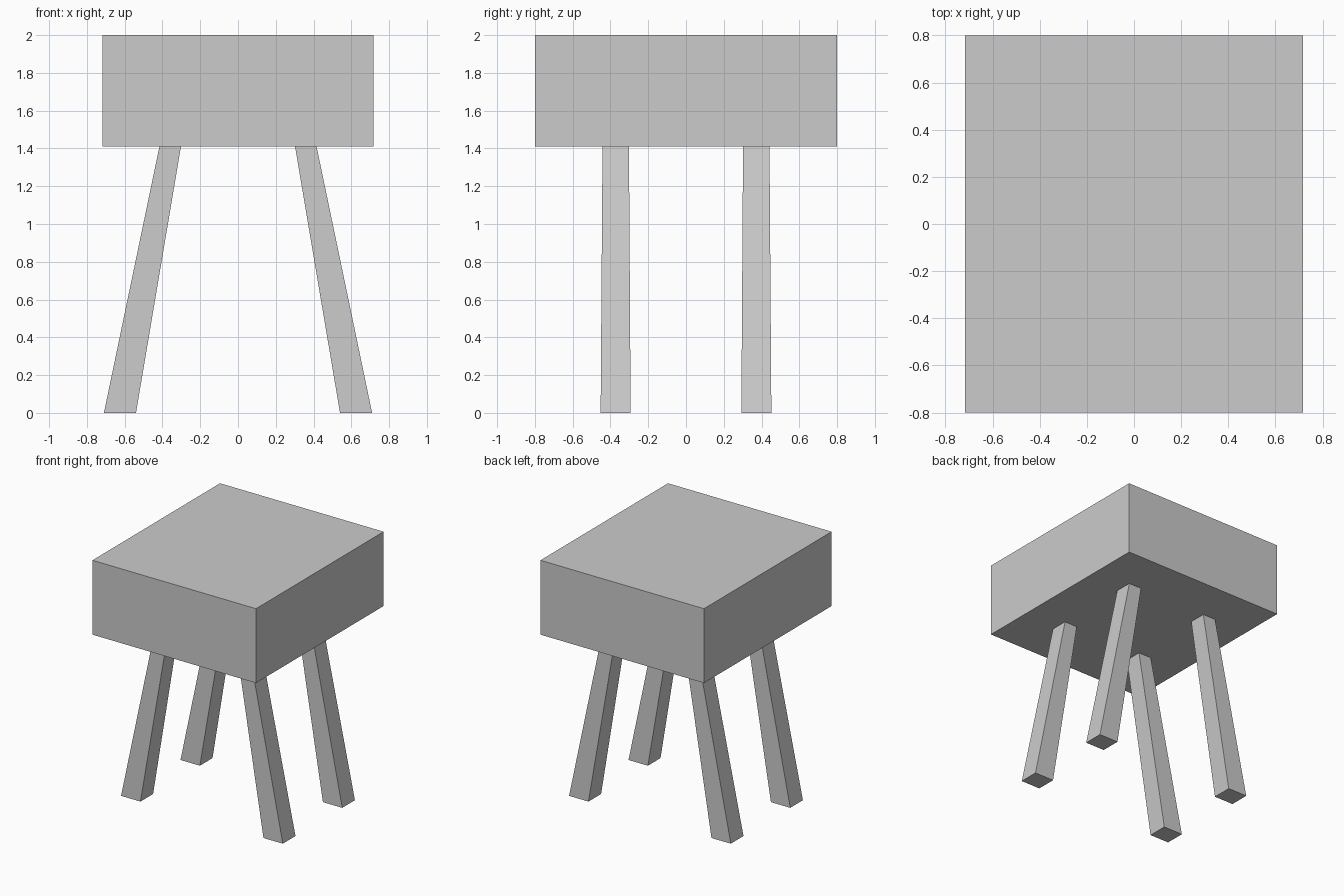
import bpy
import bmesh

if "Cube" in bpy.data.objects:
    bpy.data.objects.remove(bpy.data.objects["Cube"])

SEAT_BOTTOM, SEAT_TOP = 1.41, 2.0


def loft(name, bottom, top, z0, z1):
    """Four-sided solid between two (x0, x1, y0, y1) rectangles."""
    bm = bmesh.new()
    rings = []
    for (x0, x1, y0, y1), z in ((bottom, z0), (top, z1)):
        corners = ((x0, y0), (x1, y0), (x1, y1), (x0, y1))
        rings.append([bm.verts.new((x, y, z)) for x, y in corners])
    low, high = rings
    bm.faces.new(low)
    bm.faces.new(high)
    for i in range(4):
        j = (i + 1) % 4
        bm.faces.new((low[i], low[j], high[j], high[i]))
    bmesh.ops.recalc_face_normals(bm, faces=bm.faces)
    mesh = bpy.data.meshes.new(name)
    bm.to_mesh(mesh)
    bm.free()
    obj = bpy.data.objects.new(name, mesh)
    bpy.context.collection.objects.link(obj)
    return obj


def mirrored(rect, sx, sy):
    x0, x1, y0, y1 = rect
    return (*sorted((x0 * sx, x1 * sx)), *sorted((y0 * sy, y1 * sy)))


# Thick block seat
seat_rect = (-0.718, 0.718, -0.8, 0.8)
loft("seat", seat_rect, seat_rect, SEAT_BOTTOM, SEAT_TOP)

# Four legs, splayed sideways and thicker at the foot
foot = (0.54, 0.71, 0.293, 0.452)
head = (0.302, 0.416, 0.302, 0.442)
for side, sx in (("left", -1), ("right", 1)):
    for end, sy in (("front", -1), ("back", 1)):
        loft(f"{end}_{side}_leg", mirrored(foot, sx, sy), mirrored(head, sx, sy),
             0.0, SEAT_BOTTOM)
